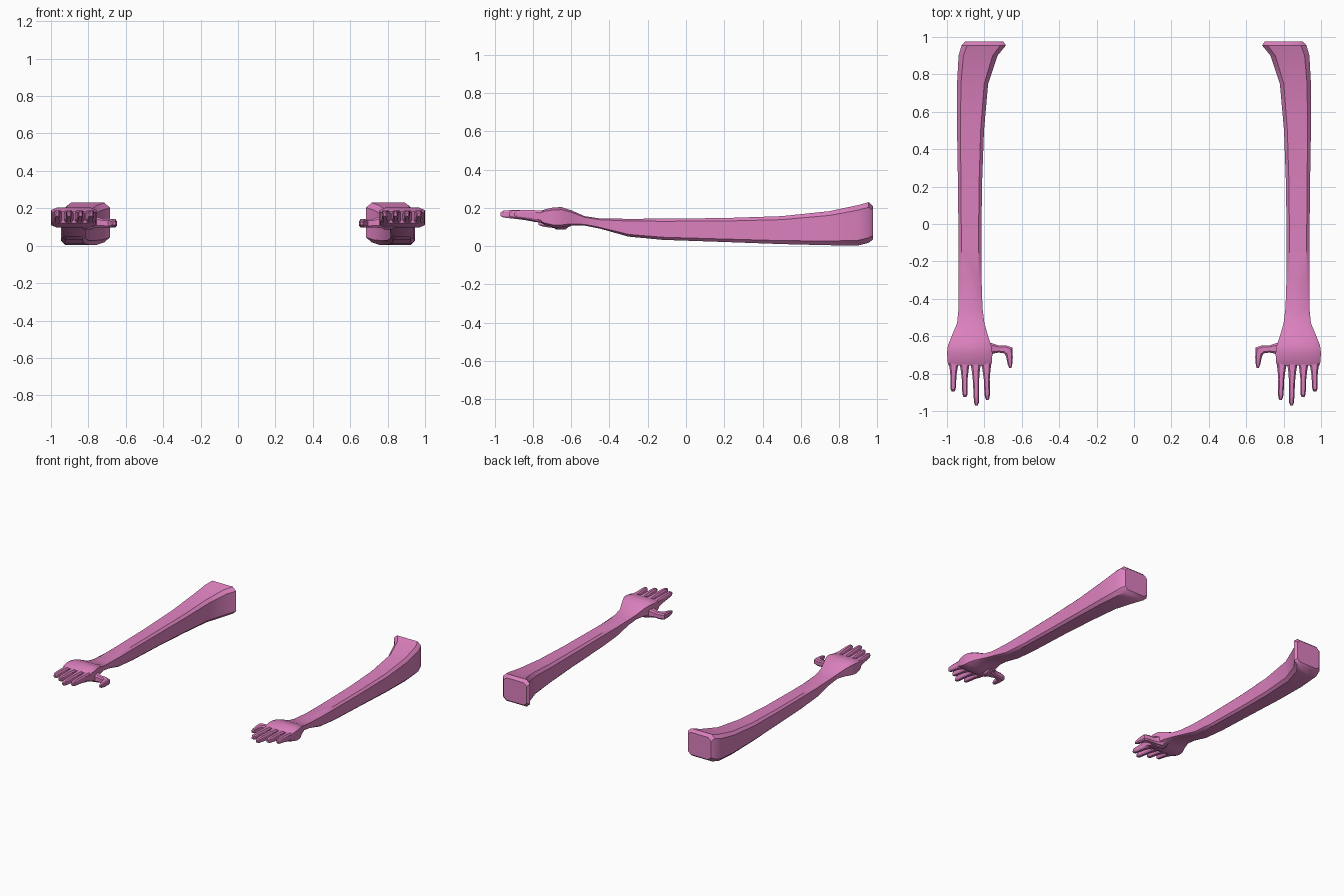
import bpy, bmesh, math
from mathutils import Vector

skin = bpy.data.materials.new("skin_pink")
skin.diffuse_color = (0.72, 0.22, 0.52, 1)


def loft(name, sections, chamfer=0.25):
    """Skin chamfered-box rings. Section: (x, y, z, half width, half height, turn in degrees)."""
    c = 1 - chamfer
    outline = [(1, -c), (1, c), (c, 1), (-c, 1), (-1, c), (-1, -c), (-c, -1), (c, -1)]
    bm = bmesh.new()
    rings = []
    for x, y, z, w, h, turn in sections:
        a = math.radians(turn)
        across = Vector((math.cos(a), math.sin(a), 0))
        rings.append([bm.verts.new(Vector((x, y, z)) + across * (u * w) + Vector((0, 0, v * h)))
                      for u, v in outline])
    for r, s in zip(rings, rings[1:]):
        for i in range(8):
            j = (i + 1) % 8
            bm.faces.new((r[i], r[j], s[j], s[i]))
    bm.faces.new(rings[0])
    bm.faces.new(rings[-1])
    bmesh.ops.recalc_face_normals(bm, faces=bm.faces)
    mesh = bpy.data.meshes.new(name)
    bm.to_mesh(mesh)
    bm.free()
    mesh.materials.append(skin)
    ob = bpy.data.objects.new(name, mesh)
    bpy.context.collection.objects.link(ob)
    bpy.ops.object.select_all(action='DESELECT')
    ob.select_set(True)
    bpy.context.view_layer.objects.active = ob
    bpy.ops.object.shade_smooth_by_angle(angle=math.radians(32))
    # opposite side
    mirror = ob.modifiers.new("mirror", 'MIRROR')
    mirror.use_mirror_merge = False
    return ob


def span(y, x0, x1, z0, z1):
    return ((x0 + x1) / 2, y, (z0 + z1) / 2, (x1 - x0) / 2, (z1 - z0) / 2, 0)


# Arm from the shoulder cut to the wrist and flaring palm
arm = [
    span(0.977, 0.70, 0.90, 0.035, 0.21),
    span(0.955, 0.685, 0.922, 0.018, 0.23),
    span(0.90, 0.73, 0.938, 0.004, 0.215),
    span(0.75, 0.78, 0.946, 0.005, 0.183),
    span(0.50, 0.802, 0.946, 0.011, 0.157),
    span(0.20, 0.813, 0.941, 0.022, 0.147),
    span(-0.12, 0.816, 0.938, 0.033, 0.144),
    span(-0.30, 0.815, 0.937, 0.050, 0.143),
    span(-0.45, 0.810, 0.938, 0.092, 0.145),
    span(-0.53, 0.800, 0.946, 0.108, 0.157),
    span(-0.60, 0.780, 0.975, 0.107, 0.188),
    span(-0.65, 0.763, 0.995, 0.098, 0.204),
    span(-0.69, 0.757, 1.000, 0.097, 0.203),
    span(-0.74, 0.760, 0.996, 0.112, 0.192),
    span(-0.757, 0.765, 0.992, 0.122, 0.184),
]
loft("arm_and_palm", arm)

# Four fingers: base x, tip x, tip y
fingers = {"index_finger": (0.790, 0.784, -0.94), "middle_finger": (0.847, 0.842, -0.97),
           "ring_finger": (0.906, 0.904, -0.925), "little_finger": (0.964, 0.967, -0.895)}
shape = [(0.0, 0.028, 0.033, 0.154), (0.22, 0.021, 0.030, 0.157), (0.45, 0.016, 0.026, 0.163),
         (0.75, 0.015, 0.022, 0.167), (0.93, 0.013, 0.018, 0.168), (1.0, 0.007, 0.009, 0.167)]
for name, (xb, xt, yt) in fingers.items():
    yb = -0.74
    loft(name, [(xb + (xt - xb) * t, yb + (yt - yb) * t, z, w, h, 0)
                for t, w, h, z in shape], 0.4)

# Thumb: leaves the palm sideways, then bends forward
loft("thumb", [
    (0.800, -0.655, 0.130, 0.045, 0.042, -90),
    (0.765, -0.666, 0.126, 0.030, 0.032, -90),
    (0.725, -0.668, 0.121, 0.019, 0.023, -90),
    (0.690, -0.670, 0.120, 0.022, 0.024, -80),
    (0.668, -0.682, 0.120, 0.028, 0.024, -50),
    (0.665, -0.715, 0.119, 0.017, 0.021, -5),
    (0.663, -0.750, 0.119, 0.012, 0.016, 0),
    (0.661, -0.770, 0.119, 0.006, 0.008, 0),
], 0.4)

# Fleshy pad under the thumb side of the palm
loft("thumb_pad", [
    (0.815, -0.60, 0.120, 0.015, 0.014, 0),
    (0.805, -0.645, 0.112, 0.035, 0.024, 0),
    (0.803, -0.675, 0.112, 0.036, 0.025, 0),
    (0.810, -0.725, 0.125, 0.018, 0.012, 0),
], 0.4)
